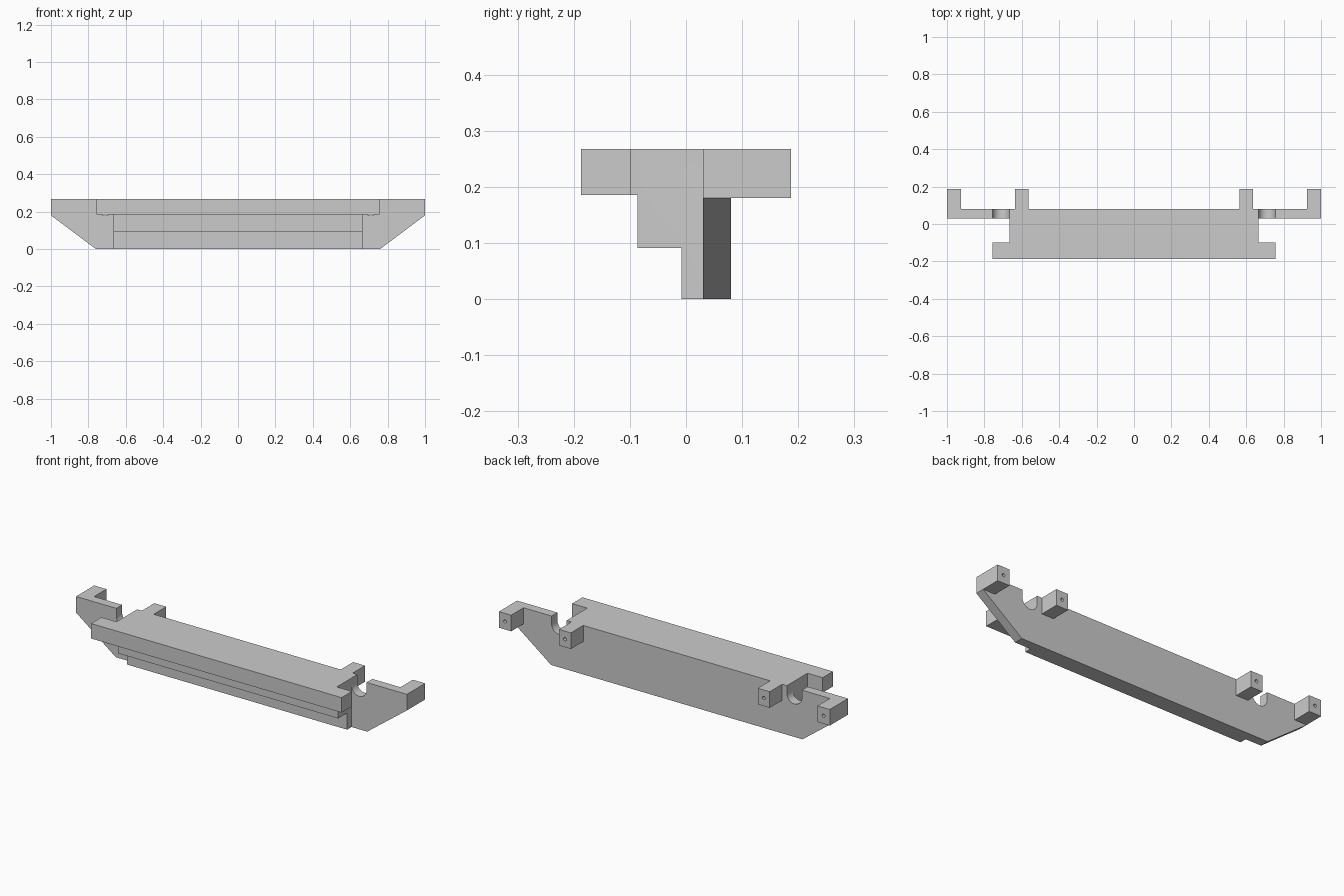
import bpy, bmesh, math
from mathutils import Vector

if "Cube" in bpy.data.objects:
    bpy.data.objects.remove(bpy.data.objects["Cube"])


def prism(name, profile, to3d, lo, hi):
    """Extrude a 2D profile from lo to hi; to3d(u, v, w) maps to world."""
    bm = bmesh.new()
    face = bm.faces.new([bm.verts.new(to3d(u, v, lo)) for u, v in profile])
    ext = bmesh.ops.extrude_face_region(bm, geom=[face])
    shift = Vector(to3d(0, 0, hi)) - Vector(to3d(0, 0, lo))
    bmesh.ops.translate(bm, vec=shift, verts=[g for g in ext["geom"] if isinstance(g, bmesh.types.BMVert)])
    bmesh.ops.recalc_face_normals(bm, faces=bm.faces)
    mesh = bpy.data.meshes.new(name)
    bm.to_mesh(mesh)
    bm.free()
    ob = bpy.data.objects.new(name, mesh)
    bpy.context.collection.objects.link(ob)
    return ob


def along_y(u, v, w):
    return (u, w, v)


def along_x(u, v, w):
    return (w, u, v)


def box(name, x0, x1, y0, y1, z0, z1):
    return prism(name, [(x0, z0), (x1, z0), (x1, z1), (x0, z1)], along_y, y0, y1)


def circle(cx, cz, r, n):
    return [(cx + r * math.cos(2 * math.pi * i / n), cz + r * math.sin(2 * math.pi * i / n)) for i in range(n)]


def combine(target, other, operation):
    mod = target.modifiers.new("combine", 'BOOLEAN')
    mod.operation = operation
    mod.solver = 'EXACT'
    mod.object = other
    bpy.context.view_layer.objects.active = target
    bpy.ops.object.modifier_apply(modifier=mod.name)
    bpy.data.objects.remove(other, do_unlink=True)


TOP, LEDGE, TAB_Z = 0.268, 0.186, 0.18
NX, NZ, NR = 0.711, 0.2255, 0.0455   # notch centre and radius

# back plate: tapered ends and round-bottomed notches in the top edge
notch = [(NX + NR, TOP)] + [
    (NX + NR * math.cos(a), NZ + NR * math.sin(a))
    for a in (-math.pi * i / 16 for i in range(17))] + [(NX - NR, TOP)]
right = [(0.76, 0), (1, TAB_Z), (1, TOP)] + notch
left = [(-x, z) for x, z in reversed(right)]
bar = prism("mounting_bar", right + left, along_y, 0.03, 0.08)

# stepped main body
body = prism("stepped_body", [(0.05, 0), (-0.008, 0), (-0.008, 0.091), (-0.086, 0.091),
                              (-0.086, LEDGE), (-0.187, LEDGE), (-0.187, TOP), (0.05, TOP)],
             along_x, -(NX - NR), NX - NR)
combine(bar, body, 'UNION')

# long front flange
combine(bar, box("front_flange", -0.757, 0.757, -0.187, -0.098, LEDGE, TOP), 'UNION')

# rear tabs, each with a small screw hole
for side in (-1, 1):
    for a, b in ((0.565, 0.637), (0.926, 1.0)):
        x0, x1 = sorted((side * a, side * b))
        combine(bar, box("rear_tab", x0, x1, 0.05, 0.187, TAB_Z, TOP), 'UNION')
        hole = prism("screw_hole", circle((x0 + x1) / 2, 0.224, 0.009, 16), along_y, 0.11, 0.2)
        combine(bar, hole, 'DIFFERENCE')

# crisp edges with smooth notch and hole walls
bpy.ops.object.select_all(action='DESELECT')
bar.select_set(True)
bpy.context.view_layer.objects.active = bar
bpy.ops.object.shade_smooth_by_angle(angle=math.radians(30))
